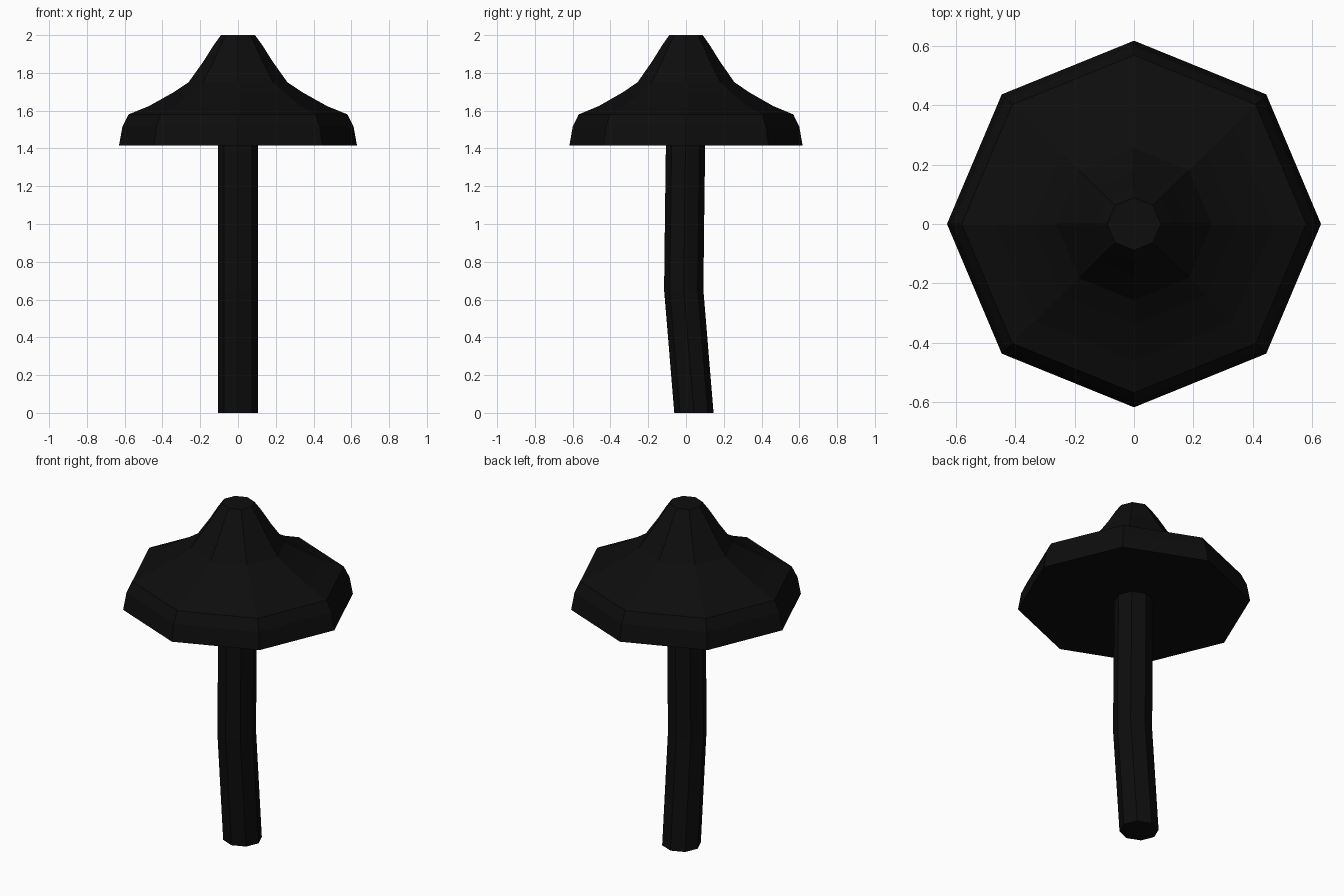
import bpy, bmesh
from math import cos, sin, tau

if "Cube" in bpy.data.objects:
    bpy.data.objects.remove(bpy.data.objects["Cube"])

SIDES = 8


def material(name, value):
    mat = bpy.data.materials.new(name)
    mat.diffuse_color = (value, value, value, 1)
    mat.use_nodes = True
    mat.node_tree.nodes["Principled BSDF"].inputs["Base Color"].default_value = mat.diffuse_color
    return mat


def loft(name, rings, mat):
    """Bridge octagonal rings given as (radius_x, radius_y, centre_y, z), closing both ends."""
    bm = bmesh.new()
    loops = [[bm.verts.new((rx * cos(tau * i / SIDES), cy + ry * sin(tau * i / SIDES), z))
              for i in range(SIDES)] for rx, ry, cy, z in rings]
    for a, b in zip(loops, loops[1:]):
        for i in range(SIDES):
            j = (i + 1) % SIDES
            bm.faces.new((a[i], a[j], b[j], b[i]))
    bm.faces.new(loops[0])
    bm.faces.new(loops[-1])
    bmesh.ops.recalc_face_normals(bm, faces=bm.faces)
    mesh = bpy.data.meshes.new(name)
    bm.to_mesh(mesh)
    bm.free()
    mesh.materials.append(mat)
    obj = bpy.data.objects.new(name, mesh)
    bpy.context.collection.objects.link(obj)
    return obj


black = material("black", 0.004)

# Bent stem, rising slightly into the cap
stem_path = [(0.042, 0.0), (-0.012, 0.65), (-0.008, 1.0), (-0.002, 1.46)]
loft("stem", [(0.106, 0.104, y, z) for y, z in stem_path], black)

# Bell-shaped cap with a shallow hollow underside
cap_profile = [(0.11, 1.44), (0.63, 1.415), (0.612, 1.515), (0.58, 1.58),
               (0.47, 1.625), (0.345, 1.695), (0.262, 1.75), (0.18, 1.865),
               (0.13, 1.945), (0.09, 2.0)]
loft("cap", [(r, r * 0.98, 0.0, z) for r, z in cap_profile], black)
